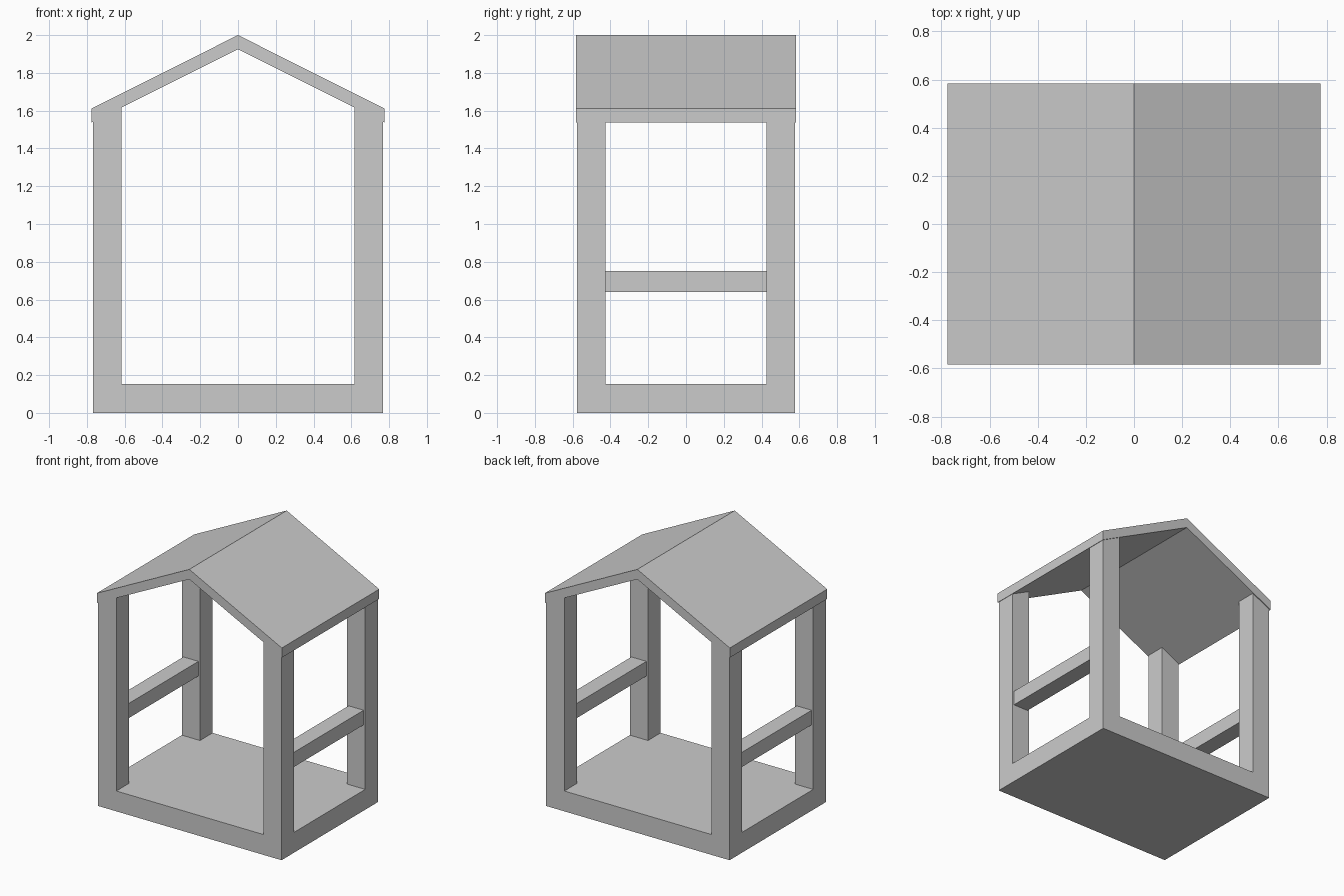
import bpy
import bmesh

if "Cube" in bpy.data.objects:
    bpy.data.objects.remove(bpy.data.objects["Cube"])

HALF_X, HALF_Y = 0.768, 0.576      # outer faces of the frame
IN_X, IN_Y = 0.616, 0.425          # inner faces of the posts
BASE_H = 0.154
APEX_IN, EAVE_X, EAVE_IN, EAVE_OUT = 1.925, 0.775, 1.538, 1.612


def underside(x):
    """Height of the roof underside at x."""
    return APEX_IN - abs(x) * (APEX_IN - EAVE_IN) / EAVE_X


def extrude_profile(name, profile, y0, y1):
    """Extrude an x-z profile along y."""
    bm = bmesh.new()
    face = bm.faces.new([bm.verts.new((x, y0, z)) for x, z in profile])
    new = bmesh.ops.extrude_face_region(bm, geom=[face])["geom"]
    verts = [v for v in new if isinstance(v, bmesh.types.BMVert)]
    bmesh.ops.translate(bm, verts=verts, vec=(0, y1 - y0, 0))
    bmesh.ops.recalc_face_normals(bm, faces=bm.faces)
    mesh = bpy.data.meshes.new(name)
    bm.to_mesh(mesh)
    bm.free()
    obj = bpy.data.objects.new(name, mesh)
    bpy.context.collection.objects.link(obj)
    return obj


def rect(x0, x1, z0, z1):
    return [(x0, z0), (x1, z0), (x1, z1), (x0, z1)]


# Solid floor slab
extrude_profile("floor_base", rect(-HALF_X, HALF_X, 0, BASE_H), -HALF_Y, HALF_Y)

# Corner posts, tops cut to the roof pitch
post = [(IN_X, BASE_H), (HALF_X, BASE_H),
        (HALF_X, underside(HALF_X)), (IN_X, underside(IN_X))]
posts = extrude_profile("corner_posts", post, -HALF_Y, -IN_Y)
mirror = posts.modifiers.new("Mirror", 'MIRROR')
mirror.use_axis = (True, True, False)

# Side rails between front and back posts
rails = extrude_profile("side_rails", rect(0.629, 0.755, 0.639, 0.75), -IN_Y, IN_Y)
rails.modifiers.new("Mirror", 'MIRROR')

# Gable roof with vertical eaves
extrude_profile("gable_roof", [
    (-EAVE_X, EAVE_IN), (-EAVE_X, EAVE_OUT), (0, 2.0),
    (EAVE_X, EAVE_OUT), (EAVE_X, EAVE_IN), (0, APEX_IN)], -0.583, 0.583)
